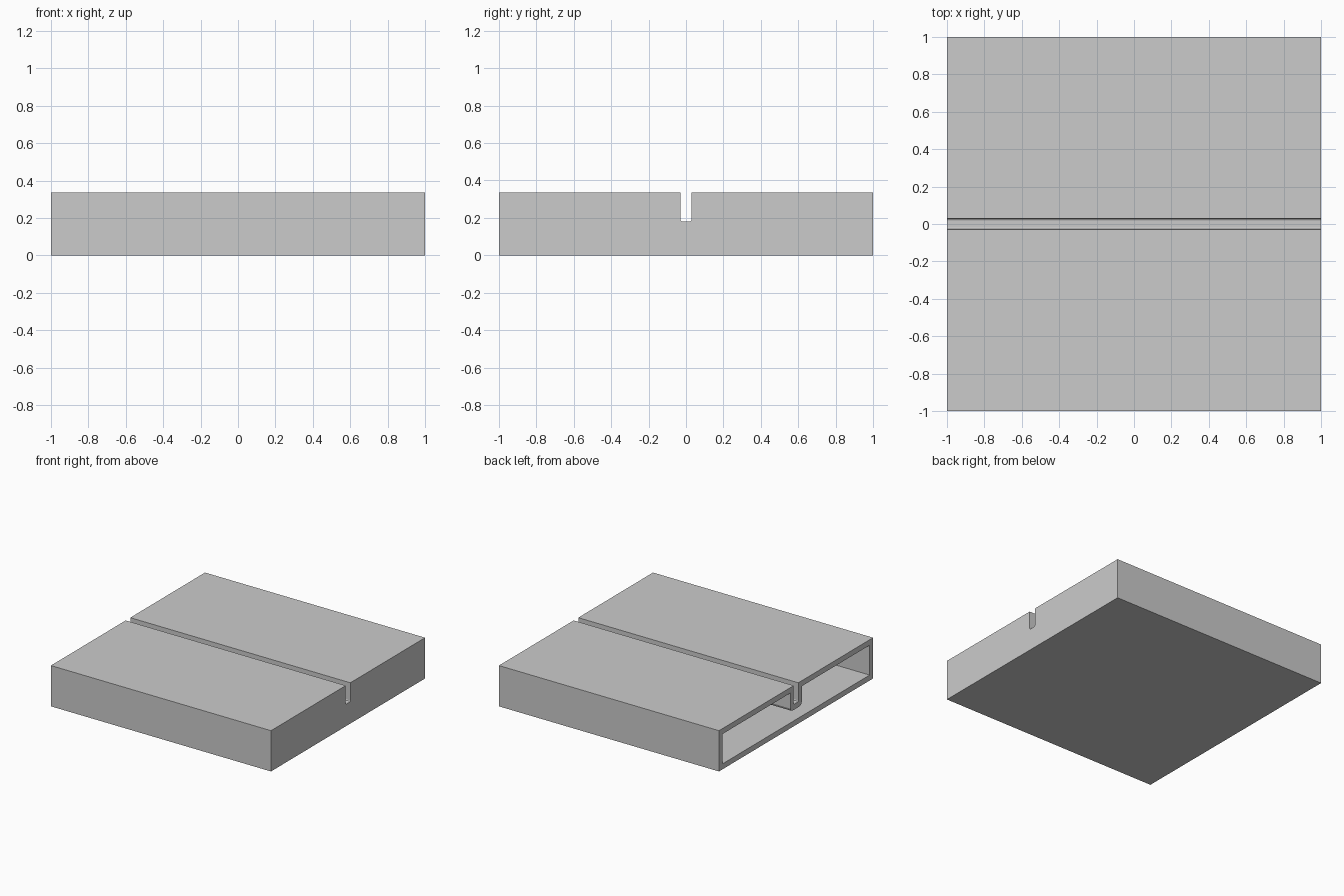
import bpy, bmesh

if "Cube" in bpy.data.objects:
    bpy.data.objects.remove(bpy.data.objects["Cube"])

H = 0.335      # overall height
T = 0.045      # wall thickness
SLOT = 0.03    # half width of slot
FLOOR = 0.18   # slot floor height


# Slotted cross-section in (y, z), shrunk inward by t for the cavity
def profile(t):
    e, top, s, f = 1 - t, H - t, SLOT + t, FLOOR - t
    c = 0.01 + t * 0.4   # softened slot floor corners
    half = [(e, t), (e, top), (s, top), (s, f + c), (s - c * 0.3, f + c * 0.3), (s - c, f)]
    return half + [(-y, z) for y, z in reversed(half)]


bm = bmesh.new()


def ring(x, t):
    return [bm.verts.new((x, y, z)) for y, z in profile(t)]


# Outer shell, rim around the open left end, then the cavity
rings = [ring(1, 0), ring(-1, 0), ring(-1, T), ring(1 - T, T)]
for a, b in zip(rings, rings[1:]):
    n = len(a)
    for i in range(n):
        j = (i + 1) % n
        bm.faces.new((a[i], a[j], b[j], b[i]))

# Closed right end, outside and inside
bm.faces.new(rings[0])
bm.faces.new(rings[-1])
bmesh.ops.recalc_face_normals(bm, faces=bm.faces[:])

mesh = bpy.data.meshes.new("slotted_sleeve")
bm.to_mesh(mesh)
bm.free()
sleeve = bpy.data.objects.new("slotted_sleeve", mesh)
bpy.context.collection.objects.link(sleeve)

grey = bpy.data.materials.new("light grey")
grey.diffuse_color = (0.6, 0.6, 0.6, 1)
grey.use_nodes = True
grey.node_tree.nodes["Principled BSDF"].inputs["Base Color"].default_value = grey.diffuse_color
mesh.materials.append(grey)
